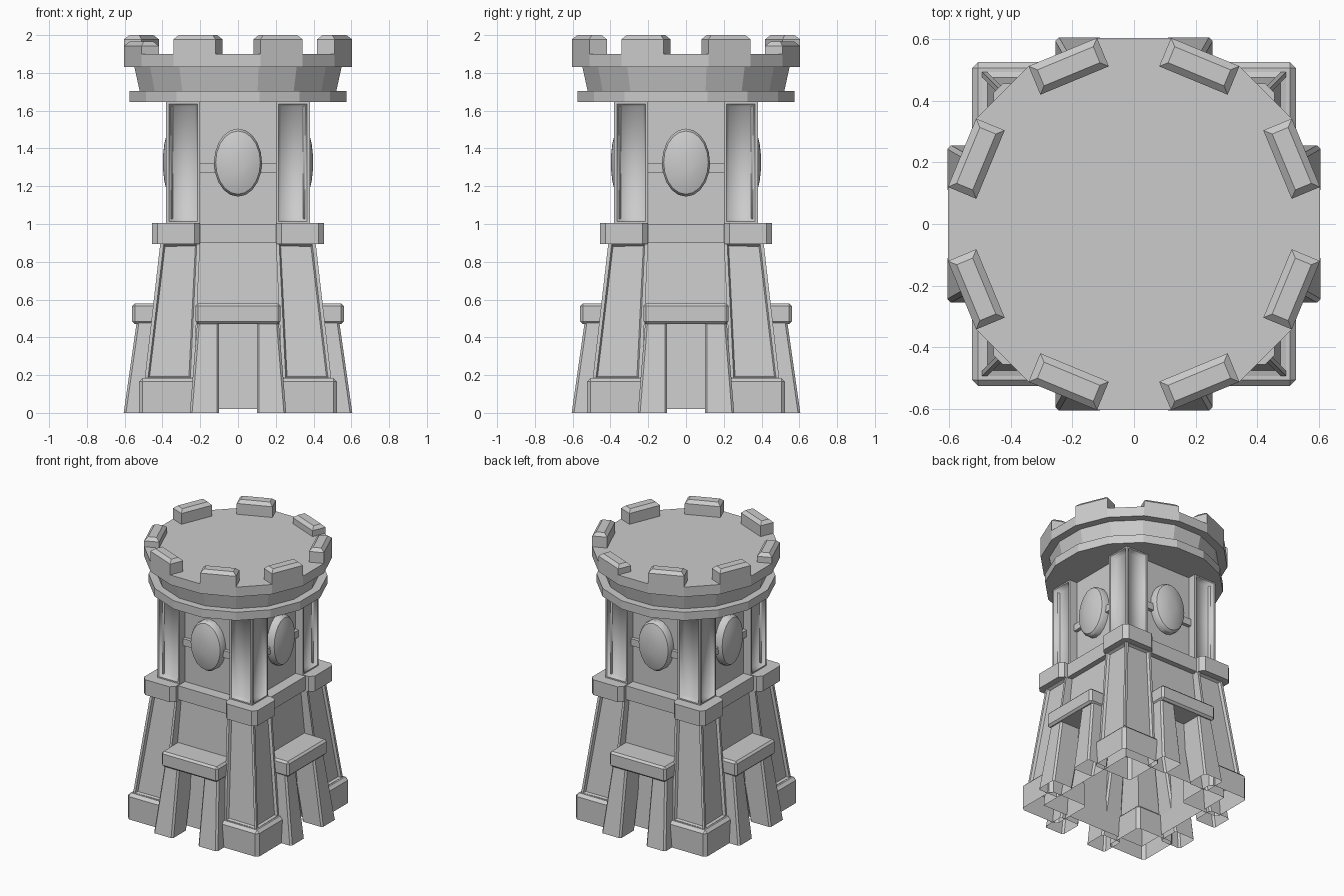
import bpy, bmesh, math
from mathutils import Matrix, Vector

cube = bpy.data.objects.get("Cube")
if cube:
    bpy.data.objects.remove(cube)

stone = bpy.data.materials.new("grey stone")
stone.use_nodes = True
GREY = (0.6, 0.6, 0.6, 1)
stone.diffuse_color = GREY
stone.node_tree.nodes["Principled BSDF"].inputs["Base Color"].default_value = GREY


def finish(name, bm, smooth=False):
    bmesh.ops.recalc_face_normals(bm, faces=bm.faces)
    mesh = bpy.data.meshes.new(name)
    bm.to_mesh(mesh)
    bm.free()
    mesh.materials.append(stone)
    obj = bpy.data.objects.new(name, mesh)
    bpy.context.collection.objects.link(obj)
    if smooth:
        bpy.ops.object.select_all(action='DESELECT')
        obj.select_set(True)
        bpy.context.view_layer.objects.active = obj
        bpy.ops.object.shade_smooth_by_angle(angle=math.radians(35))
    return obj


def repeat(obj, count=4, step=math.pi / 2):
    """Copy a part around the tower axis."""
    for i in range(1, count):
        copy = obj.copy()
        copy.matrix_world = Matrix.Rotation(i * step, 4, 'Z')
        bpy.context.collection.objects.link(copy)
        copy.name = f"{obj.name}_{i + 1}"


def taper(bm, low, high, z0, z1, bevel=0.0, open_bottom=False):
    """Box between two rectangles, each given as (x0, x1, y0, y1)."""
    loops = []
    for (x0, x1, y0, y1), z in ((low, z0), (high, z1)):
        loops.append([bm.verts.new((x, y, z)) for x, y in
                      ((x0, y0), (x1, y0), (x1, y1), (x0, y1))])
    a, b = loops
    faces = [bm.faces.new([a[i], a[(i + 1) % 4], b[(i + 1) % 4], b[i]]) for i in range(4)]
    faces.append(bm.faces.new(b))
    base = bm.faces.new(a[::-1])
    if bevel:
        edges = {e for f in faces for e in f.edges if not (open_bottom and e in base.edges)}
        if open_bottom:
            bm.faces.remove(base)
        bmesh.ops.bevel(bm, geom=list(edges), offset=bevel, segments=1, affect='EDGES')
    elif open_bottom:
        bm.faces.remove(base)


def square(h):
    return (-h, h, -h, h)


def corner(a, b):
    return (a, b, -b, -a)


def panels(bm, border, depth, smooth=False):
    """Sink a framed panel into the two outer faces of a corner pillar."""
    bm.normal_update()
    outer = [f for f in bm.faces if f.normal.x > 0.9 or f.normal.y < -0.9]
    bmesh.ops.inset_individual(bm, faces=outer, thickness=border)
    res = bmesh.ops.inset_individual(bm, faces=outer, thickness=depth * 0.6, depth=-depth)
    if smooth:
        soft = set(outer) | set(res["faces"])
        for f in soft:
            f.smooth = True
        for e in bm.edges:
            if any(f in soft for f in e.link_faces) and any(f not in soft for f in e.link_faces):
                e.smooth = False


# Main walls
bm = bmesh.new()
taper(bm, square(0.42), square(0.36), 0.02, 0.91, open_bottom=True)
finish("lower_wall", bm)
bm = bmesh.new()
taper(bm, square(0.40), square(0.40), 0.90, 1.0)
finish("belt", bm)
bm = bmesh.new()
taper(bm, square(0.32), square(0.32), 0.99, 1.66)
finish("upper_wall", bm)

# Corner pillars with plinth, cap and framed panels
bm = bmesh.new()
taper(bm, corner(0.22, 0.525), corner(0.22, 0.525), 0, 0.185, 0.02, True)
repeat(finish("plinth", bm))
bm = bmesh.new()
taper(bm, corner(0.235, 0.495), corner(0.2, 0.41), 0.17, 0.91)
panels(bm, 0.025, 0.018)
repeat(finish("lower_pillar", bm))
bm = bmesh.new()
taper(bm, corner(0.2, 0.455), corner(0.2, 0.455), 0.895, 1.005)
upright = [e for e in bm.edges if abs(e.verts[0].co.z - e.verts[1].co.z) > 0.05]
bmesh.ops.bevel(bm, geom=upright, offset=0.03, segments=1, affect='EDGES')
repeat(finish("pillar_cap", bm))
bm = bmesh.new()
taper(bm, corner(0.2, 0.38), corner(0.2, 0.38), 1.0, 1.65)
panels(bm, 0.02, 0.035, True)
repeat(finish("upper_pillar", bm))

# Leaning buttress legs and their lintel
bm = bmesh.new()
for s in (-1, 1):
    lo, hi = sorted((s * 0.1, s * 0.255)), sorted((s * 0.1, s * 0.215))
    taper(bm, (*lo, -0.605, -0.44), (*hi, -0.535, -0.35), 0, 0.49, 0.012, True)
repeat(finish("buttress_legs", bm))
bm = bmesh.new()
taper(bm, (-0.225, 0.225, -0.56, -0.36), (-0.225, 0.225, -0.56, -0.36), 0.47, 0.58, 0.014)
repeat(finish("buttress_lintel", bm))

# Oval shields and the bar behind each
bm = bmesh.new()
rings = []
for scale, y in ((1, -0.31), (1, -0.355), (0.93, -0.372), (0.82, -0.378),
                 (0.55, -0.39), (0.25, -0.396)):
    rings.append([bm.verts.new((0.127 * scale * math.cos(t * math.pi / 10), y,
                                1.325 + 0.18 * scale * math.sin(t * math.pi / 10)))
                  for t in range(20)])
for a, b in zip(rings, rings[1:]):
    for i in range(20):
        bm.faces.new([a[i], a[(i + 1) % 20], b[(i + 1) % 20], b[i]])
bm.faces.new(rings[-1])
repeat(finish("oval_shield", bm, True))
bm = bmesh.new()
taper(bm, (-0.2, 0.2, -0.345, -0.31), (-0.2, 0.2, -0.345, -0.31), 1.27, 1.32)
repeat(finish("shield_bar", bm))

# Sixteen-sided crown
SIDES, RIM = 16, 0.615
bm = bmesh.new()
for r0, r1, z0, z1 in ((0.586, 0.586, 1.645, 1.705), (0.53, 0.56, 1.70, 1.835),
                       (RIM, RIM, 1.83, 1.9)):
    bmesh.ops.create_cone(bm, cap_ends=True, segments=SIDES, radius1=r0, radius2=r1, depth=z1 - z0,
                          matrix=Matrix.Translation((0, 0, (z0 + z1) / 2)) @
                          Matrix.Rotation(math.pi / SIDES, 4, 'Z'))
finish("crown", bm)

# Battlements on every second side, two of them worn lower
apothem = RIM * math.cos(math.pi / SIDES)
half = RIM * math.sin(math.pi / SIDES)
for i in range(8):
    top = 1.965 if i in (1, 4) else 2.0
    bm = bmesh.new()
    taper(bm, (apothem - 0.1, apothem, -half, half), (apothem - 0.1, apothem, -half, half),
          1.89, top)
    rim = [e for e in bm.edges if min(v.co.z for v in e.verts) > 1.95]
    bmesh.ops.bevel(bm, geom=rim, offset=0.022, segments=1, affect='EDGES')
    bm.transform(Matrix.Rotation(math.radians(22.5 + 45 * i), 4, 'Z'))
    finish(f"battlement_{i + 1}", bm)
